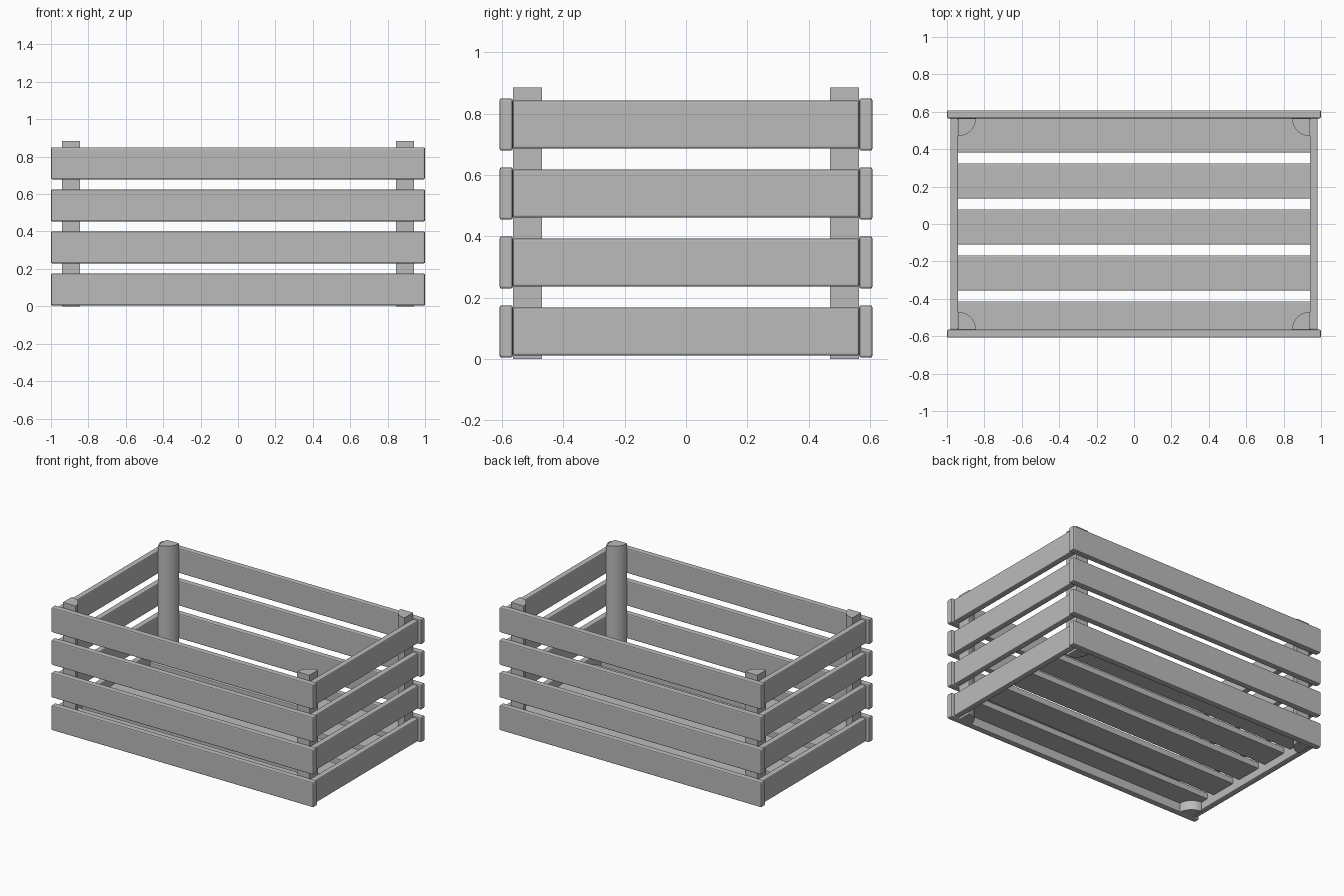
import bpy, bmesh
from math import cos, sin, pi

cube = bpy.data.objects.get("Cube")
if cube:
    bpy.data.objects.remove(cube, do_unlink=True)

grey = bpy.data.materials.new("plain_grey")
grey.use_nodes = True
colour = (0.5, 0.5, 0.5, 1)
grey.diffuse_color = colour
grey.node_tree.nodes["Principled BSDF"].inputs["Base Color"].default_value = colour


def add_object(name, bm):
    mesh = bpy.data.meshes.new(name)
    bmesh.ops.recalc_face_normals(bm, faces=bm.faces)
    bm.to_mesh(mesh)
    bm.free()
    mesh.materials.append(grey)
    obj = bpy.data.objects.new(name, mesh)
    bpy.context.collection.objects.link(obj)
    return obj


def board(name, xs, ys, zs, bevel=0.007):
    """Plank spanning the given ranges, with softened edges."""
    bm = bmesh.new()
    bmesh.ops.create_cube(bm, size=1)
    for v in bm.verts:
        for axis, (low, high) in enumerate((xs, ys, zs)):
            v.co[axis] = high if v.co[axis] > 0 else low
    obj = add_object(name, bm)
    mod = obj.modifiers.new("soft_edges", "BEVEL")
    mod.width = bevel
    mod.segments = 2
    return obj


INNER_X, INNER_Y = 0.94, 0.565
POST_RADIUS, POST_TOP = 0.095, 0.885
STEP = 0.225

# Wall slats, four rows: long ones front and back, short ones at the ends
for row in range(4):
    z = row * STEP
    for side, label in ((-1, "front"), (1, "back")):
        ys = sorted((side * INNER_Y, side * 0.608))
        board(f"{label}_slat_{row + 1}", (-1, 1), ys, (z + 0.004, z + 0.175))
    for side, label in ((-1, "right"), (1, "left")):
        xs = sorted((side * INNER_X, side * 0.982))
        board(f"{label}_slat_{row + 1}", xs, (-INNER_Y, INNER_Y), (z + 0.011, z + 0.168))

# Floor slats, spaced from the back; the last one stops at the front wall
for i in range(5):
    back = 0.57 - i * 0.246
    front = max(back - 0.188, -0.58)
    board(f"floor_slat_{i + 1}", (-0.95, 0.95), (front, back), (0.065, 0.108), 0.005)

# Quarter-round corner posts
for sx, x_label in ((-1, "right"), (1, "left")):
    for sy, y_label in ((-1, "front"), (1, "back")):
        bm = bmesh.new()
        outline = [(0, 0)]
        for k in range(17):
            a = k / 16 * pi / 2
            outline.append((POST_RADIUS * cos(a), POST_RADIUS * sin(a)))
        verts = [bm.verts.new((sx * (INNER_X - x), sy * (INNER_Y - y), 0)) for x, y in outline]
        base = bm.faces.new(verts)
        top = bmesh.ops.extrude_face_region(bm, geom=[base])["geom"]
        bmesh.ops.translate(bm, vec=(0, 0, POST_TOP),
                            verts=[g for g in top if isinstance(g, bmesh.types.BMVert)])
        post = add_object(f"{y_label}_{x_label}_post", bm)
        bpy.ops.object.select_all(action="DESELECT")
        post.select_set(True)
        bpy.context.view_layer.objects.active = post
        bpy.ops.object.shade_smooth_by_angle(angle=0.6)
